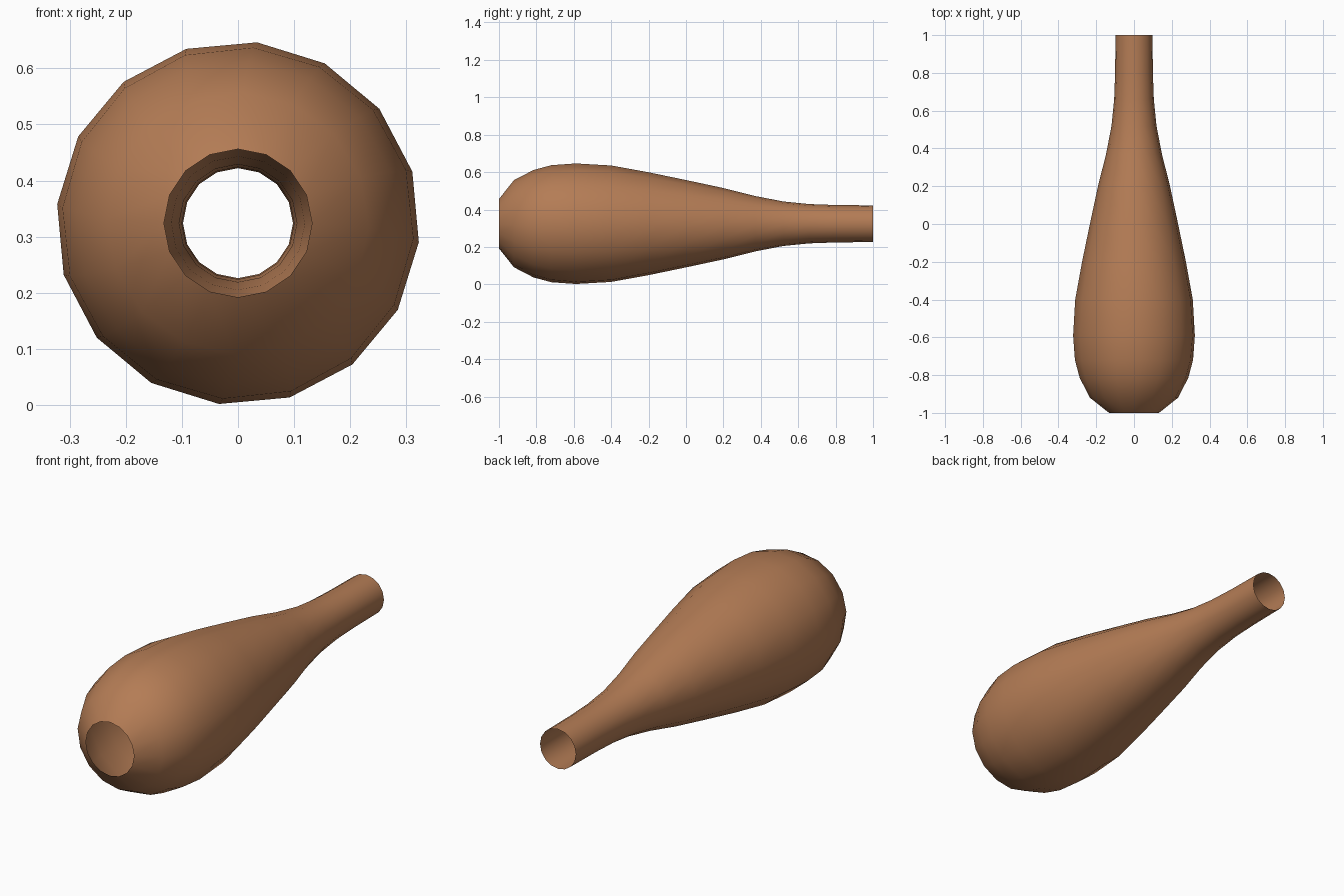
import bpy, bmesh, math

if "Cube" in bpy.data.objects:
    bpy.data.objects.remove(bpy.data.objects["Cube"])

SIDES = 16
CENTRE_Z = 0.324

# (y, radius, twist in degrees) along the bulb and neck
PROFILE = [
    (-1.00, 0.132, 0), (-0.92, 0.233, -2), (-0.815, 0.288, -4),
    (-0.72, 0.314, -5), (-0.59, 0.324, -6), (-0.40, 0.313, -6),
    (-0.20, 0.276, -5), (0.00, 0.234, -4), (0.20, 0.191, -3),
    (0.37, 0.148, -2), (0.52, 0.119, -1), (0.66, 0.105, 0),
    (0.80, 0.100, 0), (1.00, 0.098, 0),
]

# Clay colour
clay = bpy.data.materials.new("brown clay")
clay.diffuse_color = (0.456, 0.202, 0.091, 1)
clay.use_nodes = True
clay.node_tree.nodes["Principled BSDF"].inputs["Base Color"].default_value = clay.diffuse_color

# Open, hollow bottle skin lying along y
bm = bmesh.new()
rings = []
for y, r, twist in PROFILE:
    ring = []
    for i in range(SIDES):
        a = math.tau * i / SIDES + math.radians(twist)
        ring.append(bm.verts.new((r * math.cos(a), y, CENTRE_Z + r * math.sin(a))))
    rings.append(ring)
for low, high in zip(rings, rings[1:]):
    for i in range(SIDES):
        j = (i + 1) % SIDES
        face = bm.faces.new((low[i], low[j], high[j], high[i]))
        face.smooth = True
# Make the faces point away from the axis
bm.normal_update()
f = bm.faces[:][0]
c = f.calc_center_median()
if f.normal.x * c.x + f.normal.z * (c.z - CENTRE_Z) < 0:
    bmesh.ops.reverse_faces(bm, faces=bm.faces[:])

mesh = bpy.data.meshes.new("bottle_body")
bm.to_mesh(mesh)
bm.free()
mesh.materials.append(clay)
body = bpy.data.objects.new("bottle_body", mesh)
bpy.context.collection.objects.link(body)
